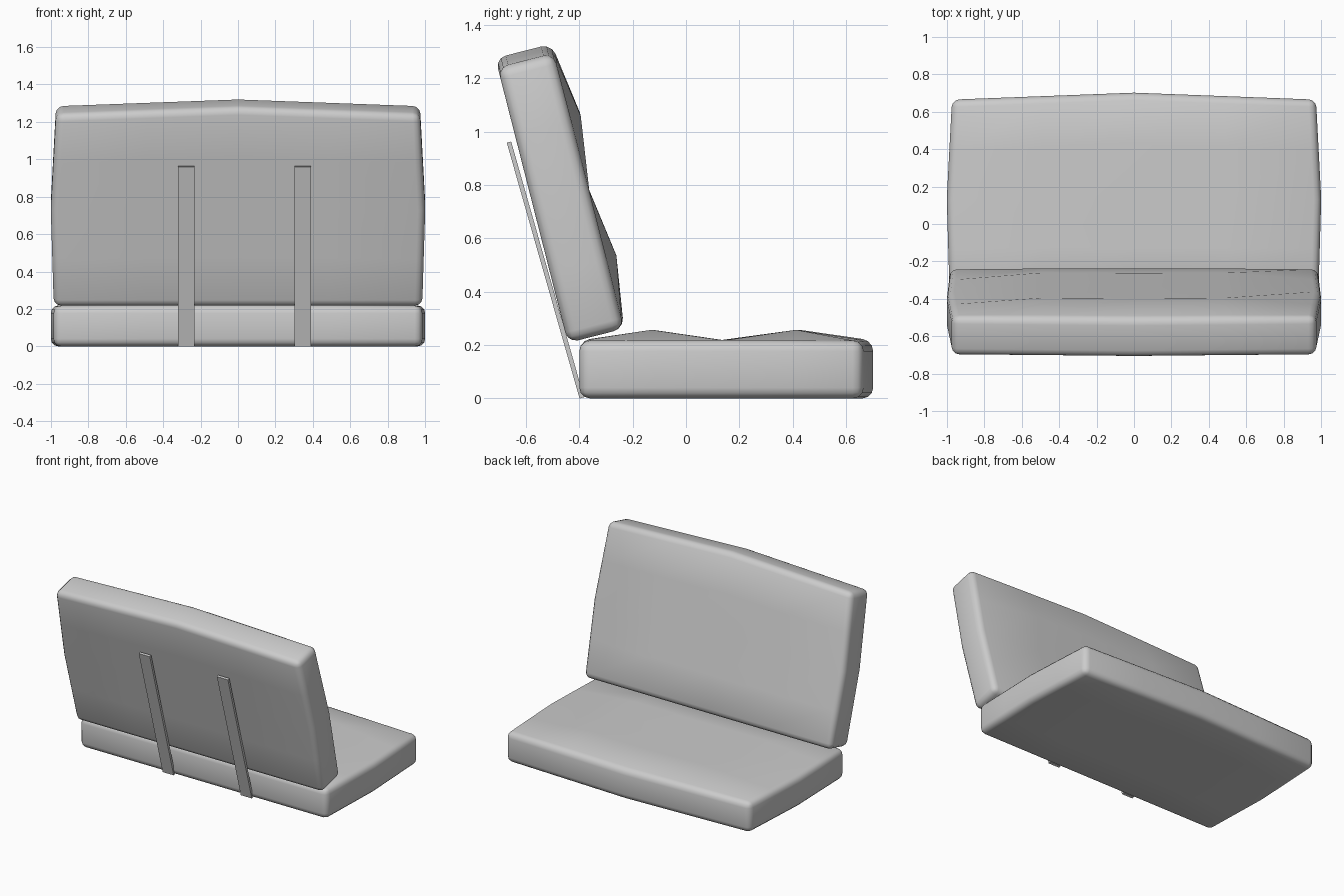
import bpy, bmesh, math
from mathutils import Matrix, Vector

if "Cube" in bpy.data.objects:
    bpy.data.objects.remove(bpy.data.objects["Cube"])

grey = bpy.data.materials.new("plain_grey")
grey.use_nodes = True
GREY = (0.6, 0.6, 0.6, 1)
grey.diffuse_color = GREY
grey.node_tree.nodes["Principled BSDF"].inputs["Base Color"].default_value = GREY

THICK, LENGTH, PUFF, N = 0.217, 1.065, 0.04, 4


def finish(bm, name, matrix):
    """Place the mesh and make an object from it."""
    bmesh.ops.transform(bm, matrix=matrix, verts=bm.verts)
    bmesh.ops.recalc_face_normals(bm, faces=bm.faces)
    mesh = bpy.data.meshes.new(name)
    bm.to_mesh(mesh)
    bm.free()
    obj = bpy.data.objects.new(name, mesh)
    bpy.context.collection.objects.link(obj)
    mesh.materials.append(grey)
    return obj


def cushion(name, matrix):
    """Puffed pad: x across, y from the hinge edge outward, z out of the padded face."""
    bm = bmesh.new()
    bmesh.ops.create_grid(bm, x_segments=N, y_segments=N, size=1)
    for v in bm.verts:
        s, t = v.co.x, (v.co.y + 1) / 2
        half = 0.985 - 0.012 * t + 0.022 * (1 - abs(2 * t - 1))
        v.co.x = s * half
        v.co.y = t * (LENGTH + 0.037 * (1 - abs(s)))
    ext = bmesh.ops.extrude_face_region(bm, geom=bm.faces[:])
    top = [e for e in ext["geom"] if isinstance(e, bmesh.types.BMVert)]
    for v in top:
        v.co.z = THICK
    # Padding rises on the rows either side of the middle seam
    for v in top:
        t = v.co.y / LENGTH
        if abs(v.co.x) < 0.8 and (0.2 < t < 0.35 or 0.7 < t < 0.85):
            v.co.z += PUFF
    bmesh.ops.recalc_face_normals(bm, faces=bm.faces)
    sharp = [e for e in bm.edges if e.calc_face_angle(0) > math.radians(50)]
    bmesh.ops.bevel(bm, geom=sharp, offset=0.04, segments=3, profile=0.5,
                    affect='EDGES', clamp_overlap=True)
    obj = finish(bm, name, matrix)
    obj.data.shade_smooth()
    return obj


# Seat cushion lies flat
cushion("seat_cushion", Matrix.Translation((0, -0.4, 0)))

# Back cushion is the same pad stood up and leaned back
a = math.radians(14.3)
lean = Matrix(((-1, 0, 0), (0, -math.sin(a), math.cos(a)), (0, math.cos(a), math.sin(a)))).to_4x4()
cushion("back_cushion", Matrix.Translation((0, -0.443, 0.208)) @ lean)

# Two flat support straps behind the back cushion
foot, head = Vector((0, -0.391, 0.002)), Vector((0, -0.664, 0.961))
run = head - foot
tilt = Matrix.Rotation(math.atan2(-run.y, run.z), 4, 'X')
for name, x in (("right_strap", -0.277), ("left_strap", 0.346)):
    bm = bmesh.new()
    bmesh.ops.create_cube(bm, size=1)
    bmesh.ops.scale(bm, vec=(0.088, 0.017, run.length), verts=bm.verts)
    centre = (foot + head) / 2 + Vector((x, 0, 0))
    finish(bm, name, Matrix.Translation(centre) @ tilt)
